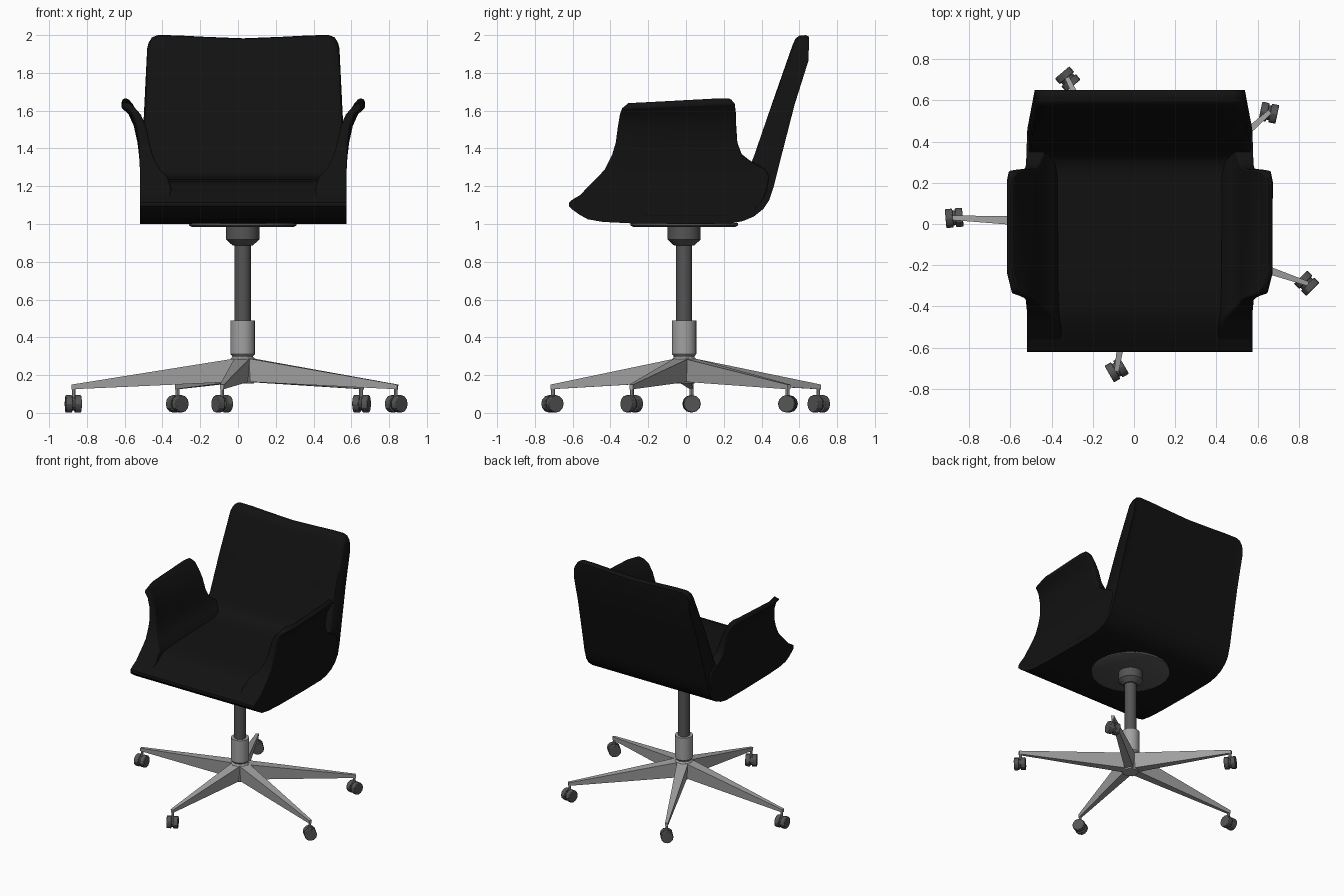
import bpy, bmesh, math
from mathutils import Vector, Matrix

if "Cube" in bpy.data.objects:
    bpy.data.objects.remove(bpy.data.objects["Cube"])

CX, CY = 0.028, -0.01   # axis of the column and shell


def material(name, v):
    m = bpy.data.materials.new(name)
    m.diffuse_color = (v, v, v, 1)
    m.use_nodes = True
    m.node_tree.nodes["Principled BSDF"].inputs["Base Color"].default_value = m.diffuse_color
    return m


BLACK = material("black_upholstery", 0.006)
DARK = material("dark_grey", 0.09)
METAL = material("metal_grey", 0.36)


def finish(name, bm, mat, bevel=0, smooth=35):
    bmesh.ops.recalc_face_normals(bm, faces=bm.faces)
    me = bpy.data.meshes.new(name)
    bm.to_mesh(me)
    bm.free()
    ob = bpy.data.objects.new(name, me)
    bpy.context.collection.objects.link(ob)
    me.materials.append(mat)
    bpy.ops.object.select_all(action='DESELECT')
    ob.select_set(True)
    bpy.context.view_layer.objects.active = ob
    if smooth:
        bpy.ops.object.shade_smooth_by_angle(angle=math.radians(smooth))
    if bevel:
        b = ob.modifiers.new("soft_edges", 'BEVEL')
        b.width, b.segments = bevel, 2
        b.limit_method, b.angle_limit = 'ANGLE', math.radians(45)
    return ob


def loft(bm, rings):
    """Skin a list of closed rings and cap both ends."""
    vs = [[bm.verts.new(p) for p in r] for r in rings]
    n = len(vs[0])
    for a, b in zip(vs, vs[1:]):
        for i in range(n):
            j = (i + 1) % n
            bm.faces.new((a[i], a[j], b[j], b[i]))
    bm.faces.new(vs[0])
    bm.faces.new(vs[-1])


def turned(name, profile, sides, mat):
    """Round part on the column axis from (radius, z) pairs."""
    bm = bmesh.new()
    loft(bm, [[(CX - 0.003 + r * math.cos(2 * math.pi * i / sides),
                CY + r * math.sin(2 * math.pi * i / sides), z)
               for i in range(sides)] for r, z in profile])
    return finish(name, bm, mat)


# Seat and back: side profile (y, z) lofted across the width
profile = [(-0.60, 1.075), (-0.565, 1.05), (-0.52, 1.025), (-0.44, 1.011), (-0.30, 1.004),
           (0.0, 1.0), (0.23, 1.002), (0.30, 1.015), (0.36, 1.04), (0.41, 1.08),
           (0.44, 1.125), (0.465, 1.20), (0.50, 1.34), (0.575, 1.64), (0.648, 1.93),
           (0.65, 1.992), (0.635, 2.0), (0.60, 1.997), (0.58, 1.982), (0.565, 1.95),
           (0.46, 1.65), (0.36, 1.36), (0.335, 1.295), (0.30, 1.262), (0.24, 1.25),
           (0.0, 1.243), (-0.30, 1.236), (-0.42, 1.225), (-0.48, 1.20), (-0.54, 1.165),
           (-0.60, 1.13), (-0.618, 1.115), (-0.62, 1.095)]
stations = [(1, -0.07), (0.985, -0.04), (0.95, -0.012), (0.89, 0), (0.7, -0.001),
            (0.4, -0.009), (0, -0.017)]
stations = [(-u, d) for u, d in stations] + [(u, d) for u, d in stations[-2::-1]]


def half_width(z):
    t = min(max((z - 1.15) / 0.8, 0), 1)
    return 0.547 - 0.038 * t


bm = bmesh.new()
rings = []
for u, dz in stations:
    ring = []
    for y, z in profile:
        t = min(max((z - 1.6) / 0.35, 0), 1)
        edge = 0.0
        if abs(u) == 1 and 0.0 < y < 0.57 and 1.3 < z < 1.9 and z not in (1.34, 1.64):
            edge = 0.012      # softened front edge of the back
        ring.append((CX + u * half_width(z), y + edge, z + dz * t))
    rings.append(ring)
loft(bm, rings)
finish("seat_and_back_shell", bm, BLACK, smooth=40)

# Armrests: z, front y, rear y, outer and inner half width
levels = [(1.04, -0.46, 0.33, 0.5475, 0.44), (1.11, -0.60, 0.40, 0.5475, 0.40),
          (1.18, -0.535, 0.43, 0.5475, 0.38), (1.25, -0.465, 0.44, 0.5475, 0.40),
          (1.29, -0.43, 0.42, 0.5475, 0.44), (1.338, -0.405, 0.335, 0.55, 0.468),
          (1.37, -0.39, 0.295, 0.553, 0.483), (1.43, -0.372, 0.272, 0.56, 0.503),
          (1.52, -0.36, 0.266, 0.58, 0.53), (1.58, -0.35, 0.265, 0.607, 0.562),
          (1.625, -0.338, 0.258, 0.647, 0.595), (1.652, -0.305, 0.235, 0.637, 0.62)]
for side, label in ((-1, "left"), (1, "right")):
    bm = bmesh.new()
    rings = []
    for z, f, b, o, i in levels:
        tilt = 0.012 if z > 1.6 else 0     # top edge rises to the rear
        inset = max(0, (z - 1.35)) * 0.09  # front corner tapers inward
        o2 = o - inset
        rings.append([(CX + side * x, y, z + dz) for x, y, dz in (
            (o2, f, -tilt), (o, f + 0.10, -tilt * 0.6), (o, b - 0.05, tilt),
            (o - inset * 0.4, b, tilt), (i - inset * 0.4, b, tilt), (i, b - 0.05, tilt),
            (i, f + 0.10, -tilt * 0.6), (i - inset, f, -tilt))])
    loft(bm, rings)
    finish(label + "_armrest", bm, BLACK, bevel=0.01, smooth=45)

# Plate under the seat, collar, gas lift, sleeve and hub
turned("seat_plate", [(0.27, 0.985), (0.285, 0.992), (0.285, 1.006)], 24, DARK)
turned("collar", [(0.052, 0.885), (0.088, 0.918), (0.088, 0.99)], 20, DARK)
turned("gas_lift", [(0.043, 0.48), (0.043, 0.90)], 20, DARK)
turned("column_sleeve", [(0.055, 0.27), (0.055, 0.30), (0.065, 0.312), (0.065, 0.49)], 20, METAL)
turned("hub", [(0.058, 0.155), (0.066, 0.17), (0.066, 0.285), (0.055, 0.298)], 10, METAL)

# Star base: leg tip x, y and the swivel angle of its caster
legs = [(-0.88, 0.03, 5), (-0.325, 0.71, -50), (0.66, 0.545, -12),
        (0.845, -0.29, -45), (-0.085, -0.715, 30)]
for n, (x, y, swivel) in enumerate(legs, 1):
    hub, tip = Vector((CX, CY, 0)), Vector((x, y, 0))
    d = (tip - hub).normalized()
    s = Vector((-d.y, d.x, 0))
    bm = bmesh.new()
    rings = []
    for p, wt, wb, zb, zt in ((hub + d * 0.03, 0.042, 0.034, 0.165, 0.29),
                              (tip, 0.011, 0.009, 0.125, 0.15)):
        rings.append([p + s * k + Vector((0, 0, z)) for k, z in
                      ((-wb, zb), (wb, zb), (wt, zt), (-wt, zt))])
    loft(bm, rings)
    # pin at the tip
    bmesh.ops.create_cone(bm, cap_ends=True, segments=8, radius1=0.01, radius2=0.01, depth=0.06,
                          matrix=Matrix.Translation(tip - d * 0.011 + Vector((0, 0, 0.11))))
    finish("base_leg_%d" % n, bm, METAL, smooth=30)

    # twin-wheel caster
    c = tip - d * 0.008
    bm = bmesh.new()
    frame = (Matrix.Translation((c.x, c.y, 0.048)) @ Matrix.Rotation(math.radians(swivel), 4, 'Z')
             @ Matrix.Rotation(math.pi / 2, 4, 'Y'))
    for off, r, w in ((-0.024, 0.046, 0.036), (0.024, 0.046, 0.036), (0, 0.036, 0.02)):
        bmesh.ops.create_cone(bm, cap_ends=True, segments=12, radius1=r, radius2=r, depth=w,
                              matrix=frame @ Matrix.Translation((0, 0, off)))
    finish("caster_%d" % n, bm, DARK, bevel=0.004, smooth=30)
